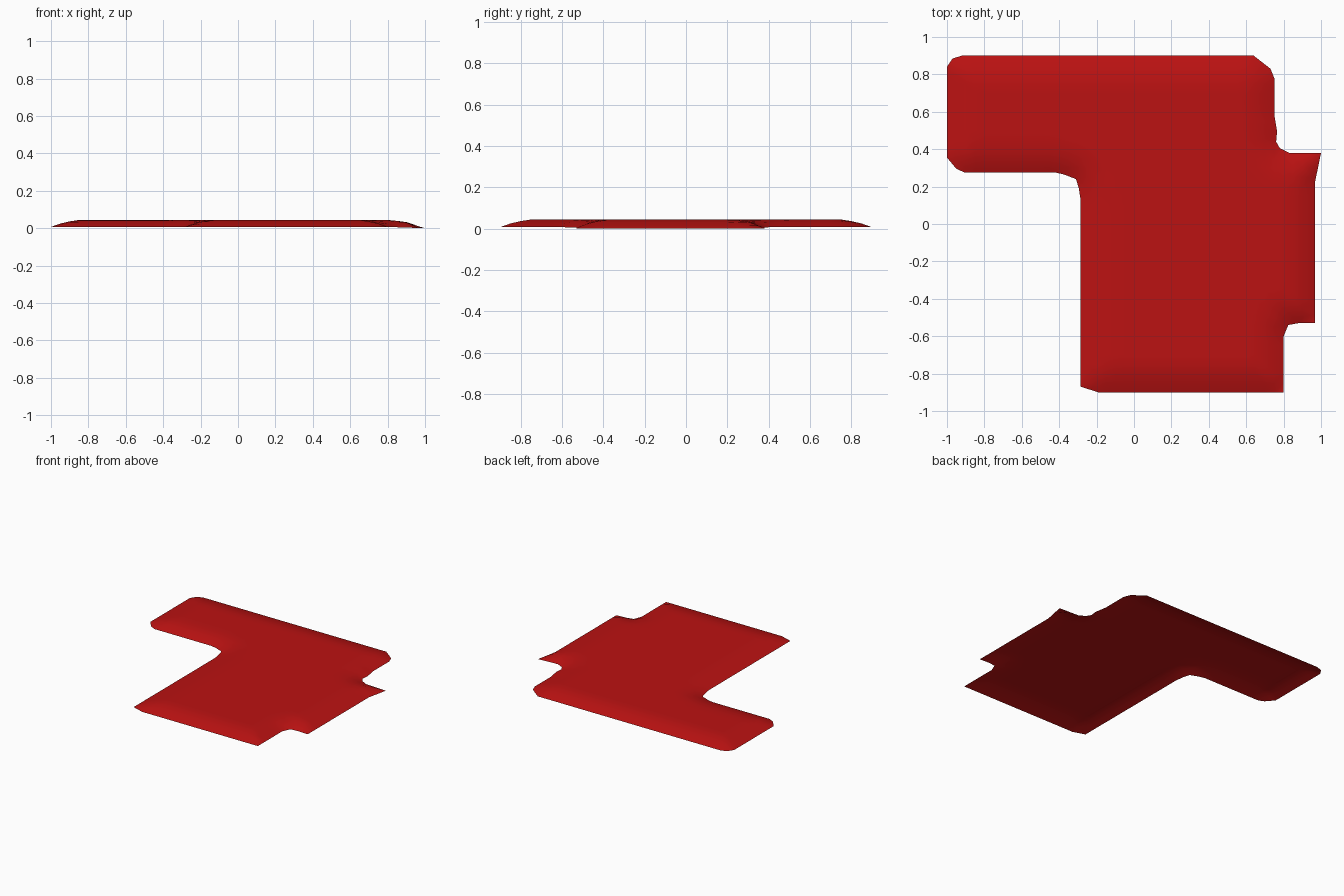
import bpy
from mathutils import Vector
from mathutils.geometry import delaunay_2d_cdt, intersect_point_line

if "Cube" in bpy.data.objects:
    bpy.data.objects.remove(bpy.data.objects["Cube"])

# Plan outline, clockwise from the back left corner
OUTLINE = [Vector(p) for p in [
    (-1, .84), (-.97, .885), (-.92, .9), (.64, .9), (.73, .83), (.75, .78),
    (.75, .585), (.765, .495), (.76, .44), (.78, .405), (.83, .38), (1, .38),
    (.967, .22), (.967, -.53), (.88, -.53), (.825, -.54), (.8, -.6), (.8, -.9),
    (-.19, -.9), (-.285, -.87), (-.285, .125), (-.295, .19), (-.31, .24),
    (-.375, .265), (-.42, .275), (-.905, .275), (-.95, .295), (-1, .355)]]
SEGMENTS = list(zip(OUTLINE, OUTLINE[1:] + OUTLINE[:1]))
STEP = 0.05


def edge_distance(p):
    best = 9.0
    for a, b in SEGMENTS:
        q, t = intersect_point_line(p, a, b)
        q = a.lerp(b, min(max(t, 0), 1))
        best = min(best, (p - q.to_2d()).length)
    return best


def inside(p):
    hit = False
    for a, b in SEGMENTS:
        if (a.y > p.y) != (b.y > p.y):
            if p.x < a.x + (p.y - a.y) * (b.x - a.x) / (b.y - a.y):
                hit = not hit
    return hit


def height(p):
    # sloping rim that levels off into the raised flat middle
    rim = 0.007 * min(1, max(0, (1 - p.x) / 0.2))
    d = edge_distance(p)
    if d < 0.07:
        return rim + (0.032 - rim) * d / 0.07
    return 0.032 + 0.012 * min(1, (d - 0.07) / 0.08)


# Rim points, split evenly along each side
points = []
for a, b in SEGMENTS:
    n = max(1, round((b - a).length / STEP))
    points += [a.lerp(b, i / n) for i in range(n)]
rim_count = len(points)
rim_edges = [(i, (i + 1) % rim_count) for i in range(rim_count)]

# Inner grid points
for i in range(-20, 21):
    for j in range(-18, 19):
        p = Vector((i * STEP, j * STEP))
        if inside(p) and edge_distance(p) > 0.02:
            points.append(p)

flat, _, faces, *_ = delaunay_2d_cdt(points, rim_edges, [list(range(rim_count))], 1, 1e-5)

# Open sheet draped over the height profile
mesh = bpy.data.meshes.new("fabric_sheet")
mesh.from_pydata([(p.x, p.y, height(p)) for p in flat], [], [list(f) for f in faces])
sheet = bpy.data.objects.new("fabric_sheet", mesh)
bpy.context.collection.objects.link(sheet)
if mesh.polygons[0].normal.z < 0:
    mesh.flip_normals()
mesh.shade_smooth()

# Red cloth colour
red = bpy.data.materials.new("red_cloth")
red.diffuse_color = (0.5, 0.006, 0.006, 1)
red.use_nodes = True
red.node_tree.nodes["Principled BSDF"].inputs["Base Color"].default_value = red.diffuse_color
mesh.materials.append(red)
